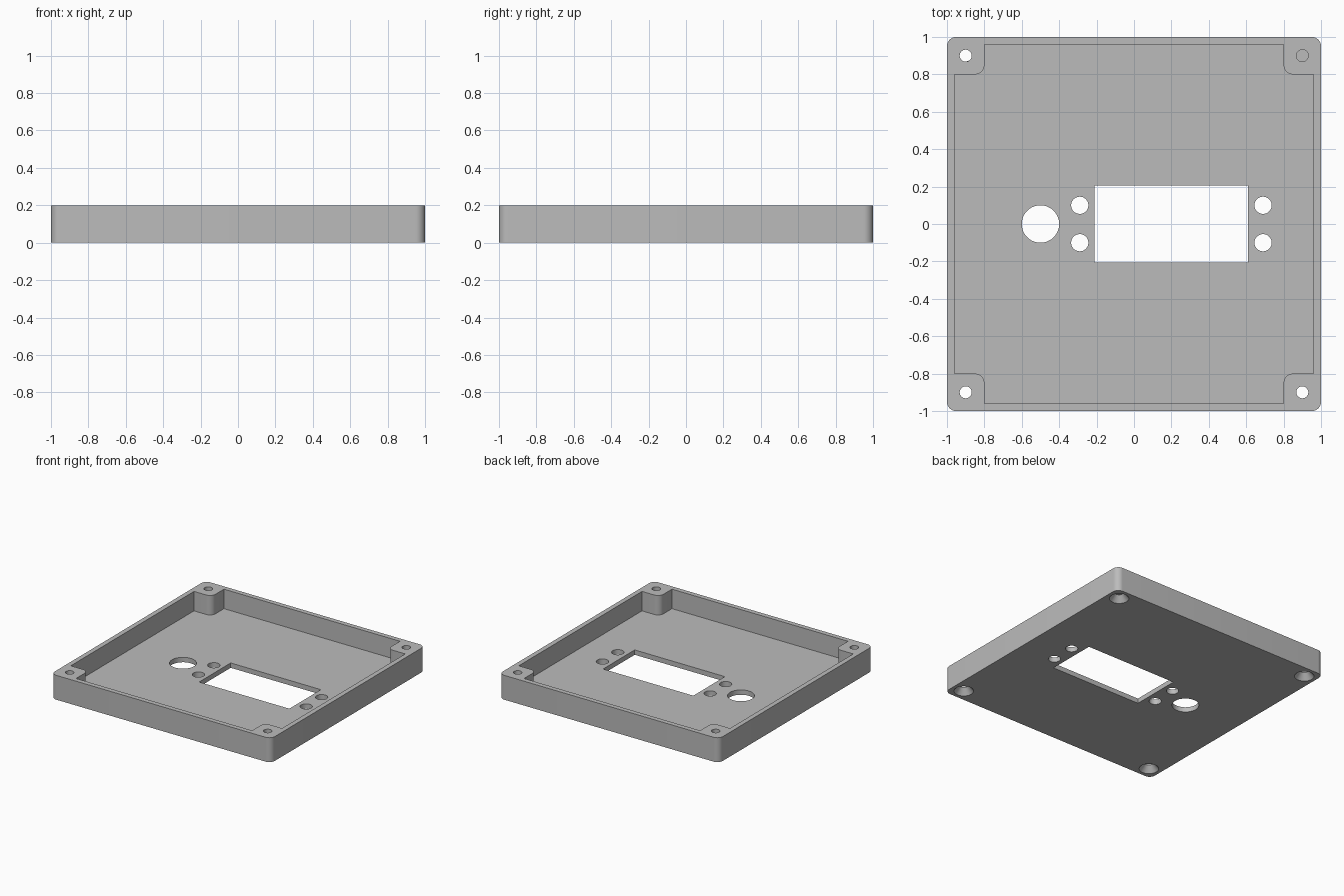
import bpy, bmesh, math

cube = bpy.data.objects.get("Cube")
if cube:
    bpy.data.objects.remove(cube, do_unlink=True)

HEIGHT, FLOOR, WALL = 0.2, 0.04, 0.04
BOSS, FILLET = 0.8, 0.05
SCREW = 0.9

grey = bpy.data.materials.new("light grey")
grey.use_nodes = True
colour = (0.5, 0.5, 0.5, 1)
grey.diffuse_color = colour
grey.node_tree.nodes["Principled BSDF"].inputs["Base Color"].default_value = colour


def arc(cx, cy, r, start, end, steps=10):
    """Points along a circular arc, angles in degrees."""
    angles = [math.radians(start + (end - start) * i / steps) for i in range(steps + 1)]
    return [(cx + r * math.cos(a), cy + r * math.sin(a)) for a in angles]


def four_corners(quarter):
    """Repeat a corner outline by quarter turns around the centre."""
    points = []
    for _ in range(4):
        points += quarter
        quarter = [(-y, x) for x, y in quarter]
    return points


def prism(name, outline, z0, z1):
    """Extrude a closed outline between two heights."""
    bm = bmesh.new()
    face = bm.faces.new([bm.verts.new((x, y, z0)) for x, y in outline])
    top = bmesh.ops.extrude_face_region(bm, geom=[face])["geom"]
    bmesh.ops.translate(bm, vec=(0, 0, z1 - z0),
                        verts=[v for v in top if isinstance(v, bmesh.types.BMVert)])
    bmesh.ops.recalc_face_normals(bm, faces=bm.faces)
    mesh = bpy.data.meshes.new(name)
    bm.to_mesh(mesh)
    bm.free()
    obj = bpy.data.objects.new(name, mesh)
    mesh.materials.append(grey)
    bpy.context.collection.objects.link(obj)
    return obj


def hole(x, y, r):
    return prism("hole_cutter", arc(x, y, r, 0, 360, 48)[:-1], -0.1, HEIGHT + 0.1)


def countersink(x, y, r_bottom, r_top, depth):
    extra = depth * 0.2
    slope = (r_bottom - r_top) / depth
    bpy.ops.mesh.primitive_cone_add(
        vertices=48, radius1=r_bottom + slope * extra, radius2=r_top,
        depth=depth + extra, location=(x, y, (depth - extra) / 2))
    cutter = bpy.context.object
    cutter.data.materials.append(grey)
    return cutter


# Rounded square shell
edge = 1 - FILLET
shell = prism("enclosure_lid", four_corners(arc(edge, edge, FILLET, 0, 90)), 0, HEIGHT)

# Cavity that leaves rounded screw bosses in the corners
inner, centre = 1 - WALL, BOSS + FILLET
corner = [(inner, BOSS)] + arc(centre, centre, FILLET, 270, 180) + [(BOSS, inner)]
cutters = [prism("cavity_cutter", four_corners(corner), FLOOR, HEIGHT + 0.1)]

# Display window and round button hole
left, right, half = -0.21, 0.61, 0.205
cutters.append(prism("window_cutter",
                     [(left, -half), (right, -half), (right, half), (left, half)], -0.1, 0.1))
cutters.append(hole(-0.5, 0, 0.1))

# Display mounting holes
for x in (-0.29, 0.69):
    for y in (-0.1, 0.1):
        cutters.append(hole(x, y, 0.046))

# Corner screw holes, countersunk from below
for x in (-SCREW, SCREW):
    for y in (-SCREW, SCREW):
        cutters.append(hole(x, y, 0.032))
        cutters.append(countersink(x, y, 0.073, 0.032, 0.05))

# Cut everything out of the shell
for cutter in cutters:
    cutter.hide_render = True
    bpy.ops.object.select_all(action="DESELECT")
    shell.select_set(True)
    bpy.context.view_layer.objects.active = shell
    mod = shell.modifiers.new("cut", "BOOLEAN")
    mod.operation = "DIFFERENCE"
    mod.solver = "EXACT"
    mod.object = cutter
    bpy.ops.object.modifier_apply(modifier=mod.name)
    bpy.data.objects.remove(cutter, do_unlink=True)

bpy.ops.object.shade_smooth_by_angle(angle=math.radians(30))
